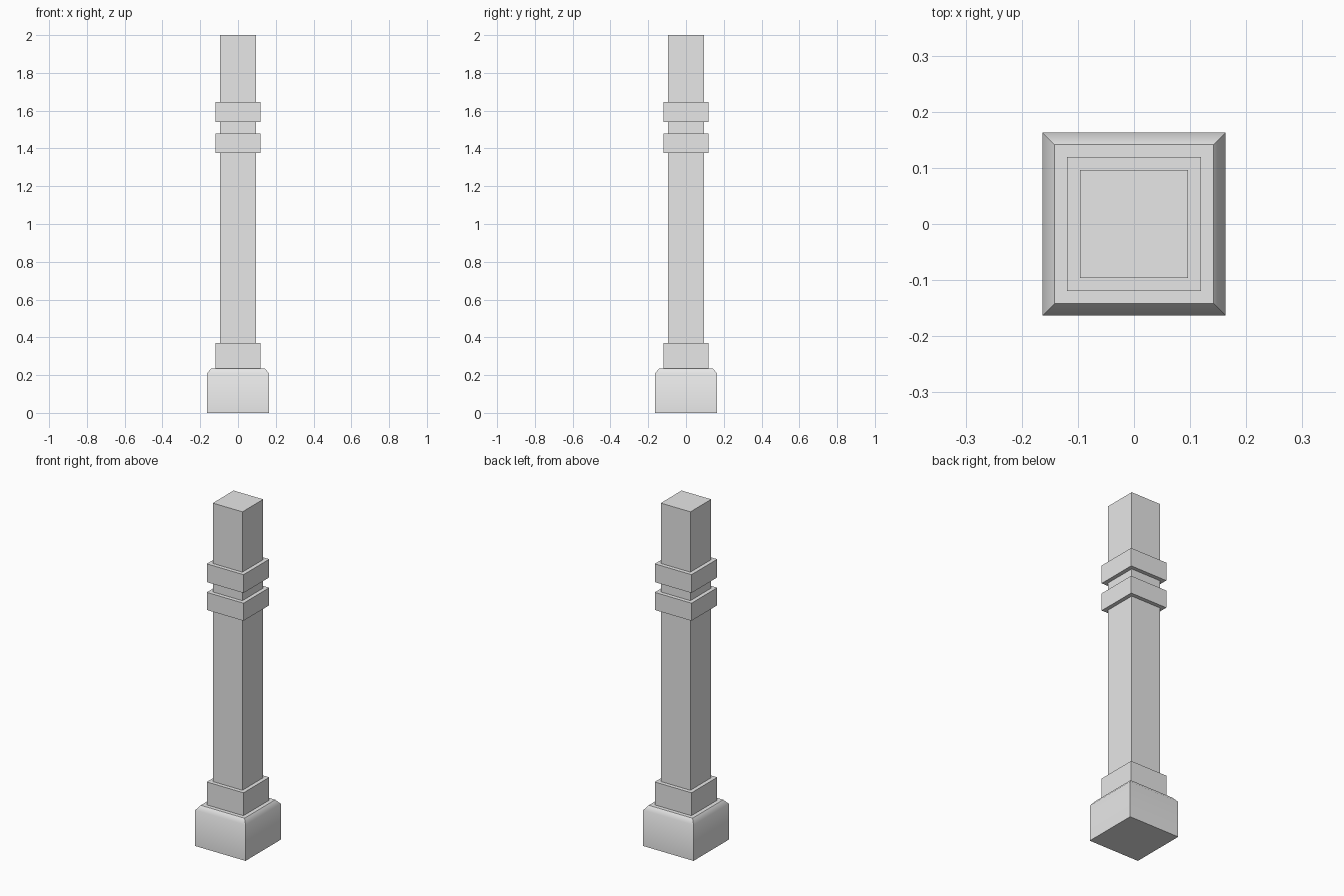
import bpy
import bmesh
import math

cube = bpy.data.objects.get("Cube")
if cube:
    bpy.data.objects.remove(cube, do_unlink=True)

# One plain grey for the whole post
grey = bpy.data.materials.new("plain_grey")
grey.use_nodes = True
colour = (0.8, 0.8, 0.8, 1)
grey.diffuse_color = colour
grey.node_tree.nodes["Principled BSDF"].inputs["Base Color"].default_value = colour


def square_loft(name, profile):
    """Stack square rings, given as (half width, height), into a closed solid."""
    bm = bmesh.new()
    corners = [(-1, -1), (1, -1), (1, 1), (-1, 1)]
    rings = [[bm.verts.new((x * half, y * half, z)) for x, y in corners]
             for half, z in profile]
    for low, high in zip(rings, rings[1:]):
        for i in range(4):
            j = (i + 1) % 4
            bm.faces.new((low[i], low[j], high[j], high[i]))
    bm.faces.new(rings[0][::-1])
    bm.faces.new(rings[-1])
    bmesh.ops.recalc_face_normals(bm, faces=bm.faces)
    mesh = bpy.data.meshes.new(name)
    bm.to_mesh(mesh)
    bm.free()
    mesh.materials.append(grey)
    obj = bpy.data.objects.new(name, mesh)
    bpy.context.collection.objects.link(obj)
    return obj


# Plinth with a softly shaded chamfer
PLINTH_TOP = 0.236
plinth = square_loft("plinth", [(0.163, 0), (0.163, 0.21), (0.142, PLINTH_TOP)])
bpy.ops.object.select_all(action="DESELECT")
plinth.select_set(True)
bpy.context.view_layer.objects.active = plinth
bpy.ops.object.shade_smooth_by_angle(angle=math.radians(45))

# Square shaft stepping out at the foot collar and the two upper bands
SHAFT, BAND = 0.096, 0.119
steps = [(BAND, PLINTH_TOP, 0.37), (SHAFT, 0.37, 1.377),
         (BAND, 1.377, 1.48), (SHAFT, 1.48, 1.54),
         (BAND, 1.54, 1.647), (SHAFT, 1.647, 2)]
square_loft("banded_shaft", [(half, z) for half, low, high in steps for z in (low, high)])
